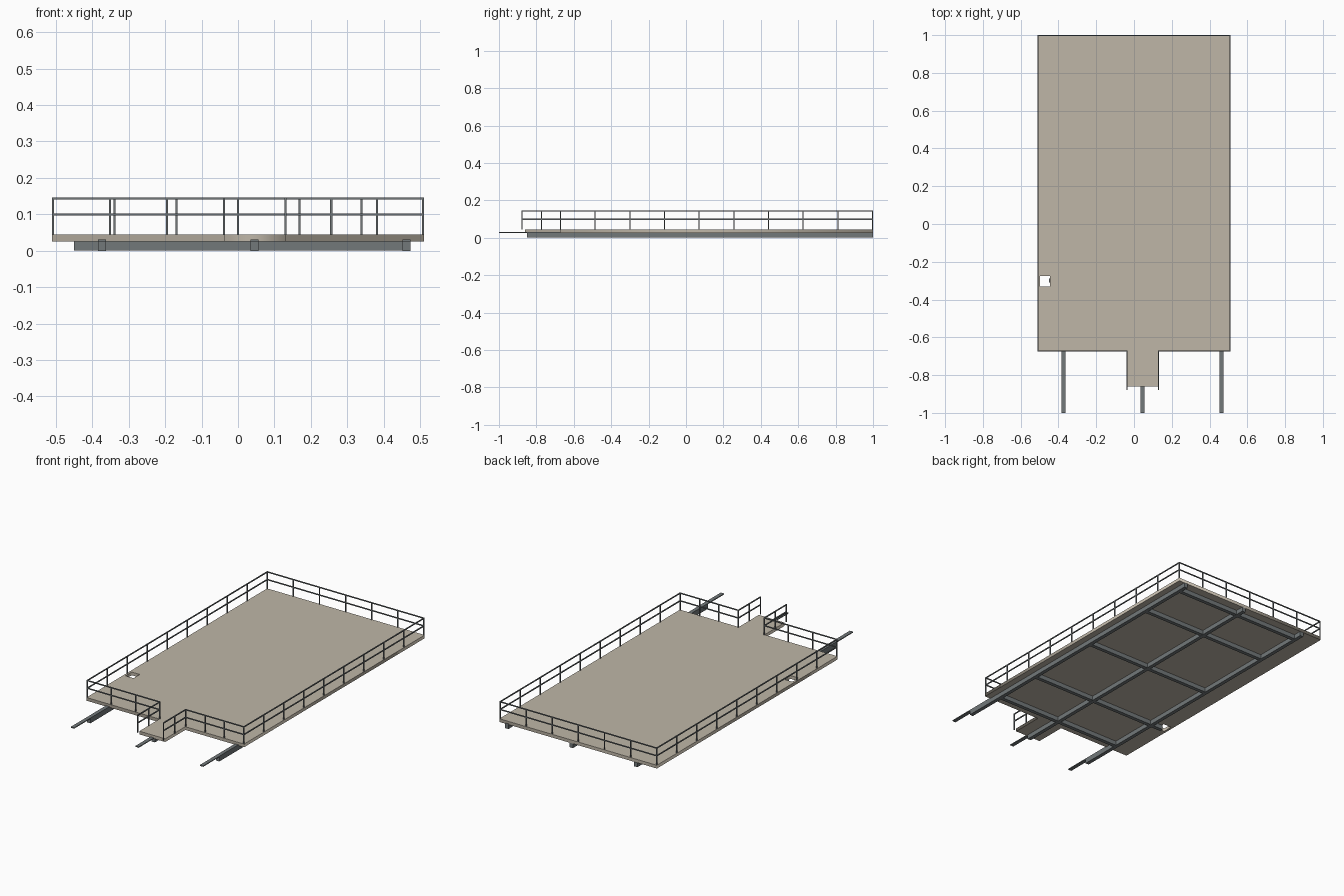
import bpy, bmesh
from mathutils import Vector, Matrix

if "Cube" in bpy.data.objects:
    bpy.data.objects.remove(bpy.data.objects["Cube"])


def material(name, rgb):
    m = bpy.data.materials.new(name)
    m.use_nodes = True
    m.diffuse_color = (*rgb, 1)
    m.node_tree.nodes["Principled BSDF"].inputs["Base Color"].default_value = (*rgb, 1)
    return m


tan = material("deck_tan", (0.52, 0.47, 0.39))
steel = material("steel_grey", (0.17, 0.19, 0.195))


def finish(name, bm, mat):
    bmesh.ops.recalc_face_normals(bm, faces=bm.faces)
    me = bpy.data.meshes.new(name)
    bm.to_mesh(me)
    bm.free()
    me.materials.append(mat)
    ob = bpy.data.objects.new(name, me)
    bpy.context.collection.objects.link(ob)


def box(bm, lo, hi):
    lo, hi = Vector(lo), Vector(hi)
    mat = Matrix.Translation((lo + hi) / 2) @ Matrix.Diagonal((*(hi - lo), 1))
    bmesh.ops.create_cube(bm, size=1, matrix=mat)


# Deck plate: outline with entry tongue and a square hatch opening
DECK_LOW, DECK_TOP = 0.026, 0.045
FRONT, SIDE, TONGUE_R, TONGUE_L = -0.674, 0.511, -0.038, 0.13
outline = [(-SIDE, 1), (-SIDE, FRONT), (TONGUE_R, FRONT), (TONGUE_R, -0.86),
           (TONGUE_L, -0.86), (TONGUE_L, FRONT), (SIDE, FRONT), (SIDE, 1)]
hatch = [(-0.498, -0.332), (-0.445, -0.332), (-0.445, -0.274), (-0.498, -0.274)]
curve = bpy.data.curves.new("deck_outline", "CURVE")
curve.dimensions, curve.fill_mode = "2D", "BOTH"
curve.extrude = (DECK_TOP - DECK_LOW) / 2
for loop in (outline, hatch):
    sp = curve.splines.new("POLY")
    sp.points.add(len(loop) - 1)
    for p, (x, y) in zip(sp.points, loop):
        p.co = (x, y, 0, 1)
    sp.use_cyclic_u = True
helper = bpy.data.objects.new("deck_outline", curve)
bm = bmesh.new()
bm.from_mesh(bpy.data.meshes.new_from_object(helper))
bpy.data.objects.remove(helper)
bmesh.ops.remove_doubles(bm, verts=bm.verts, dist=0.0001)
bmesh.ops.translate(bm, verts=bm.verts, vec=(0, 0, (DECK_LOW + DECK_TOP) / 2))
finish("deck", bm, tan)

# Long beams: the top plate runs on past the box section
HALF, PLATE, BEAM_TOP = 0.011, 0.005, 0.031
for name, x in (("right", -0.374), ("middle", 0.045), ("left", 0.463)):
    bm = bmesh.new()
    box(bm, (x - HALF, -1, BEAM_TOP - PLATE), (x + HALF, 1, BEAM_TOP))
    box(bm, (x - HALF, -0.85, 0), (x + HALF, 1, BEAM_TOP - PLATE))
    finish(name + "_long_beam", bm, steel)

# Cross beams; the one by the hatch reaches further out
for i, (y, start) in enumerate(((-0.6, -0.38), (-0.3, -0.45), (0.17, -0.38),
                                (0.65, -0.38), (0.94, -0.38))):
    bm = bmesh.new()
    box(bm, (start, y - HALF, 0.0005), (0.473, y + HALF, DECK_LOW + 0.001))
    finish(f"cross_beam_{i + 1}", bm, steel)

# Railings: evenly spaced posts with a top rail and a middle rail
R = 0.0028


def railing(name, a, b, bays):
    bm = bmesh.new()
    a, b = Vector(a), Vector(b)
    for i in range(bays + 1):
        p = a.lerp(b, i / bays)
        box(bm, (p.x - R, p.y - R, DECK_TOP - 0.002), (p.x + R, p.y + R, 0.146))
    for z in (0.099, 0.144):
        box(bm, (min(a.x, b.x) - R, min(a.y, b.y) - R, z - R),
            (max(a.x, b.x) + R, max(a.y, b.y) + R, z + R))
    finish(name, bm, steel)


E = SIDE - R
F = FRONT + R
railing("back_railing", (-E, 1 - R), (E, 1 - R), 6)
railing("right_railing", (-E, F), (-E, 1 - R), 9)
railing("left_railing", (E, F), (E, 1 - R), 9)
railing("front_right_railing", (-E, F), (TONGUE_R, F), 3)
railing("front_left_railing", (TONGUE_L, F), (E, F), 3)
railing("tongue_right_railing", (TONGUE_R, -0.876), (TONGUE_R, F), 2)
railing("tongue_left_railing", (TONGUE_L, -0.876), (TONGUE_L, F), 2)
